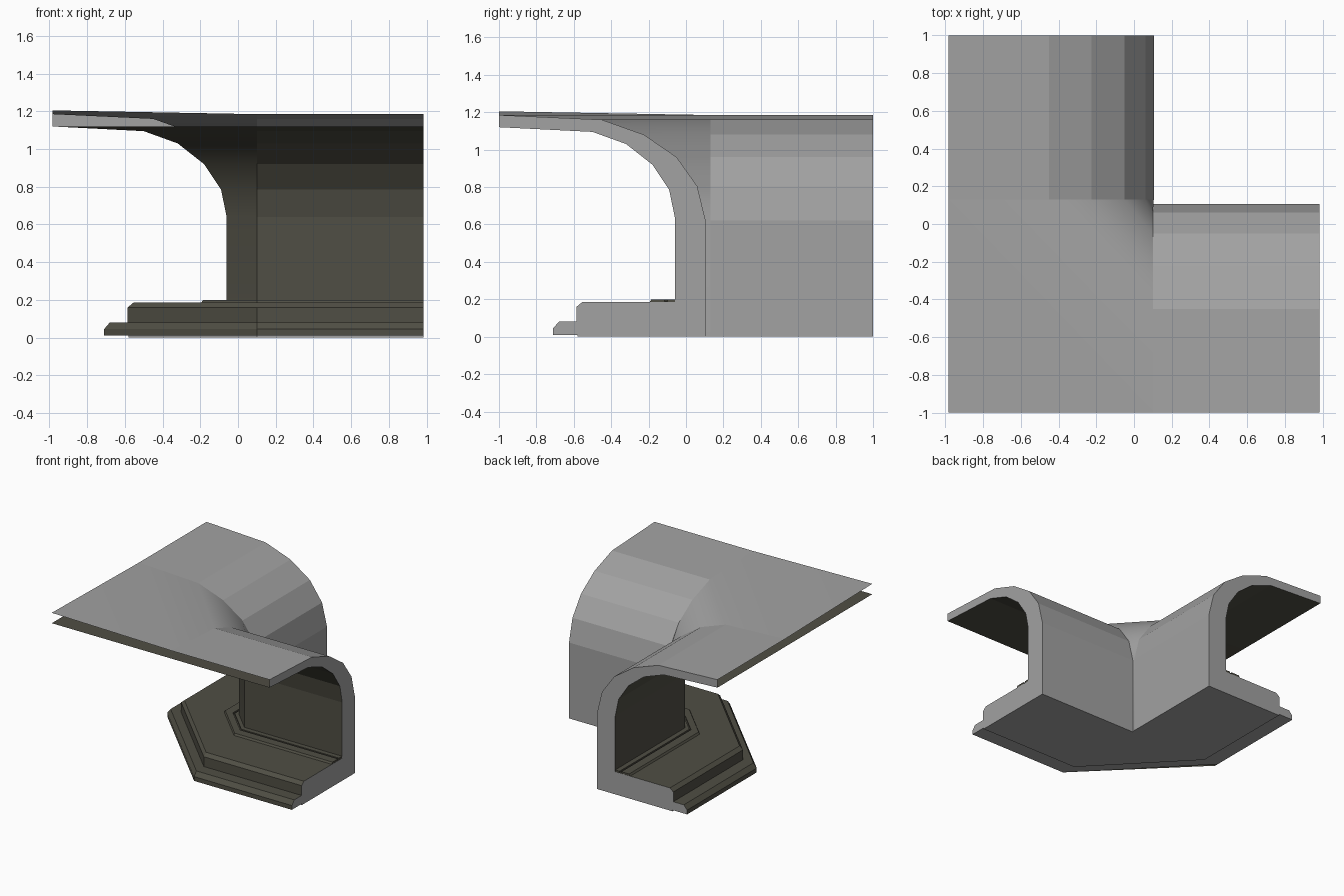
import bpy, bmesh, math

if "Cube" in bpy.data.objects:
    bpy.data.objects.remove(bpy.data.objects["Cube"])

def material(name, rgb):
    m = bpy.data.materials.new(name)
    m.diffuse_color = (*rgb, 1)
    m.use_nodes = True
    m.node_tree.nodes["Principled BSDF"].inputs["Base Color"].default_value = m.diffuse_color
    return m

GREY = material("outer grey", (0.36, 0.36, 0.36))
OLIVE = material("dark olive lining", (0.080, 0.077, 0.058))

END_X, END_Y = 0.985, 1.0     # far ends of the two arms

# Profiles in (u, z): u is the distance across the arm
outer = [(-1, 1.185), (-0.45, 1.16), (-0.225, 1.08), (-0.05, 0.96),
         (0.06, 0.805), (0.105, 0.62), (0.105, 0)]
under = [(0.105, 0), (-0.58, 0), (-0.58, 0.01), (-0.71, 0.01)]
lining = [(-1, 1.12), (-0.5, 1.095), (-0.32, 1.03), (-0.18, 0.92),
          (-0.09, 0.785), (-0.06, 0.64), (-0.06, 0.185)]
floor = [(-0.06, 0.185), (-0.555, 0.185), (-0.585, 0.16), (-0.585, 0.08),
         (-0.68, 0.08), (-0.71, 0.045), (-0.71, 0.01)]
band = [(-0.06, 0.2), (-0.1, 0.2), (-0.1, 0.188), (-0.115, 0.188),
        (-0.115, 0.2), (-0.185, 0.2), (-0.195, 0.185)]

def along_y(prof, y):
    return [(max(u, -END_X), y, z) for u, z in prof]

def along_x(prof, x):
    return [(x, u, z) for u, z in prof]

def make(name, faces, mat, smooth=False):
    """Build one object from lists of face corner points."""
    bm = bmesh.new()
    for f in faces:
        bm.faces.new([bm.verts.new(p) for p in f])
    bmesh.ops.remove_doubles(bm, verts=bm.verts, dist=0.0005)
    me = bpy.data.meshes.new(name)
    bm.to_mesh(me)
    bm.free()
    me.materials.append(mat)
    ob = bpy.data.objects.new(name, me)
    bpy.context.collection.objects.link(ob)
    if smooth:
        bpy.ops.object.select_all(action='DESELECT')
        ob.select_set(True)
        bpy.context.view_layer.objects.active = ob
        bpy.ops.object.shade_smooth_by_angle(angle=math.radians(45))
    return ob

def loft(a, b, flip):
    faces = [[a[i], a[i + 1], b[i + 1], b[i]] for i in range(len(a) - 1)]
    return [f[::-1] for f in faces] if flip else faces

def sweep(name, prof, mat, flip=False, ya=0.1, xb=0.1, tip=None, smooth=False):
    """Two straight arms joined by a bevelled corner; tip fills the square ceiling corner."""
    a, b = along_y(prof, ya), along_x(prof, xb)
    make(name + "_back_arm", loft(along_y(prof, END_Y), a, flip), mat)
    make(name + "_right_arm", loft(b, along_x(prof, END_X), flip), mat)
    corner = loft(a, b, flip)
    if tip:
        tri = [a[0], b[0], (-END_X, -1, tip)]
        corner.append(tri[::-1] if flip else tri)
    make(name + "_corner", corner, mat, smooth)

# Outer shell and underside
sweep("outer_shell", outer, GREY, True, ya=0.13, xb=0.1, tip=1.205, smooth=True)
sweep("underside", under, GREY, True, ya=0.13)
# Fill between the outer wall corner and the bevelled underside is one edge, so it closes itself

# Inner vault, stepped platform and raised band beside the wall
sweep("inner_vault", lining, OLIVE, tip=1.12, smooth=True)
sweep("platform", floor, OLIVE)
sweep("wall_band", band, OLIVE)

# End caps of both arms
ring = outer + under[1:] + floor[-2::-1] + lining[-2::-1]
make("back_end_cap", [along_y(ring, END_Y)[::-1]], GREY)
make("right_end_cap", [along_x(ring, END_X)[::-1]], GREY)
band_ring = band + [(-0.06, 0.185)]
make("band_back_cap", [along_y(band_ring, END_Y - 0.002)], OLIVE)
make("band_right_cap", [along_x(band_ring, END_X - 0.002)[::-1]], OLIVE)

# Cap winding: face outward along each arm
for name, axis in (("back_end_cap", 1), ("right_end_cap", 0),
                   ("band_back_cap", 1), ("band_right_cap", 0)):
    me = bpy.data.objects[name].data
    if me.polygons[0].normal[axis] < 0:
        me.flip_normals()
